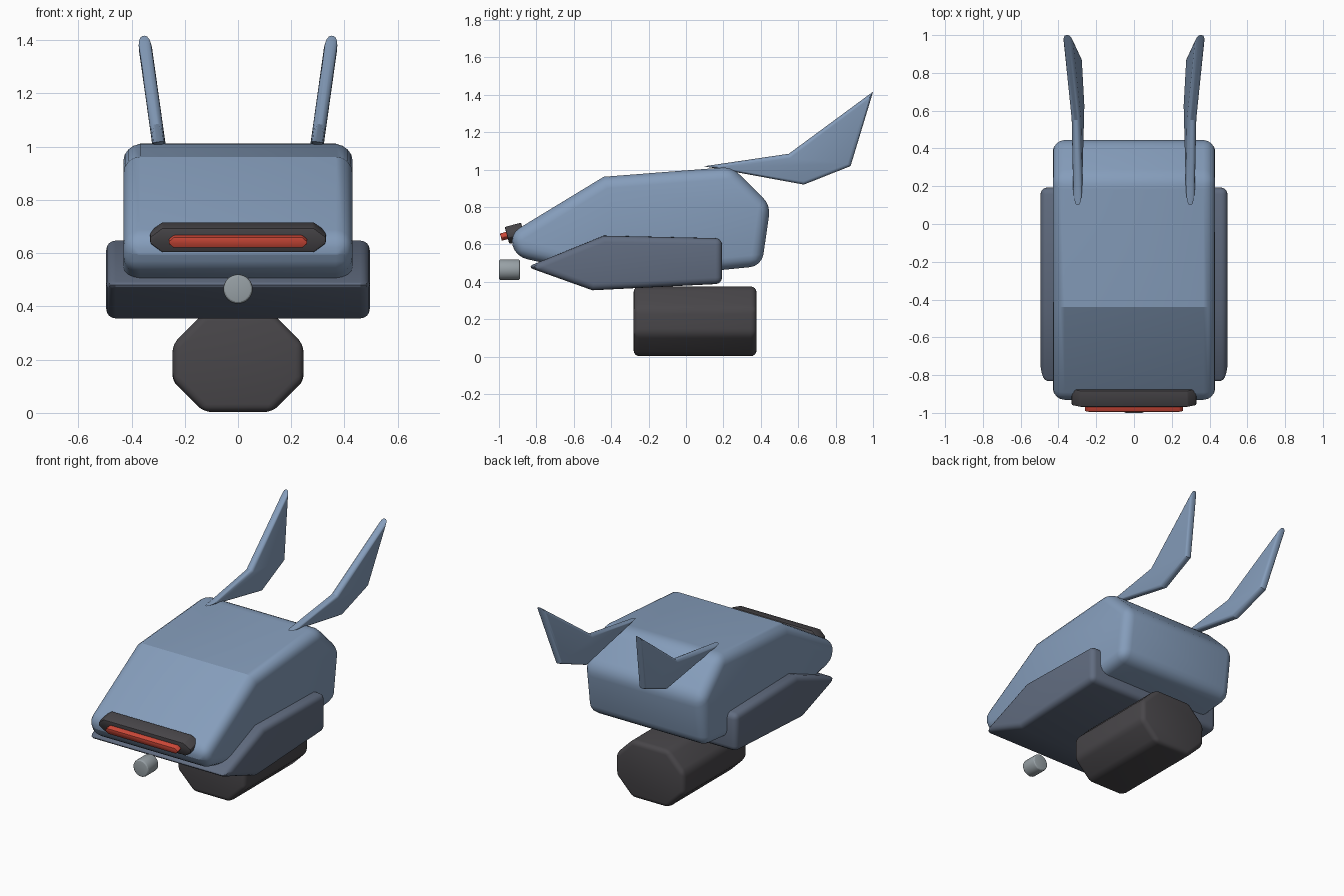
import bpy
import bmesh
import math
from mathutils import Matrix, Vector

cube = bpy.data.objects.get("Cube")
if cube:
    bpy.data.objects.remove(cube, do_unlink=True)


def material(name, r, g, b):
    mat = bpy.data.materials.new(name)
    mat.use_nodes = True
    mat.diffuse_color = (r, g, b, 1)
    mat.node_tree.nodes["Principled BSDF"].inputs["Base Color"].default_value = (r, g, b, 1)
    return mat


BLUE = material("light blue grey", 0.235, 0.337, 0.497)
SLATE = material("dark slate", 0.119, 0.150, 0.215)
DARK = material("charcoal", 0.065, 0.061, 0.067)
RED = material("red", 0.62, 0.066, 0.04)
GREY = material("silver grey", 0.31, 0.352, 0.376)


def prism(name, outline, sweep, mat, bevel, rims_only=False, segments=4):
    """Sweep a closed 3D outline along a vector and round its edges."""
    bm = bmesh.new()
    near = [bm.verts.new(p) for p in outline]
    far = [bm.verts.new(Vector(p) + Vector(sweep)) for p in outline]
    caps = [bm.faces.new(near), bm.faces.new(far[::-1])]
    n = len(near)
    for i in range(n):
        j = (i + 1) % n
        bm.faces.new((near[j], near[i], far[i], far[j]))
    bmesh.ops.recalc_face_normals(bm, faces=bm.faces)
    if rims_only:
        edges = {e for f in caps for e in f.edges}
    else:
        edges = {e for e in bm.edges if e.calc_face_angle() > math.radians(30)}
    bmesh.ops.bevel(bm, geom=list(edges), offset=bevel, offset_type='OFFSET',
                    segments=segments, profile=0.5, affect='EDGES', clamp_overlap=True)
    mesh = bpy.data.meshes.new(name)
    bm.to_mesh(mesh)
    bm.free()
    obj = bpy.data.objects.new(name, mesh)
    bpy.context.collection.objects.link(obj)
    mesh.materials.append(mat)
    bpy.ops.object.select_all(action='DESELECT')
    obj.select_set(True)
    bpy.context.view_layer.objects.active = obj
    bpy.ops.object.shade_smooth_by_angle(angle=math.radians(25))
    return obj


def side_prism(name, profile, half_width, mat, bevel, **kw):
    """Sweep a (y, z) profile across x."""
    return prism(name, [(-half_width, y, z) for y, z in profile],
                 (2 * half_width, 0, 0), mat, bevel, **kw)


def chamfered(half_x, low, high, cut_x, cut_z):
    """Box outline with cut corners in (x, z)."""
    return [(half_x, low + cut_z), (half_x, high - cut_z),
            (half_x - cut_x, high), (cut_x - half_x, high),
            (-half_x, high - cut_z), (-half_x, low + cut_z),
            (cut_x - half_x, low), (half_x - cut_x, low)]


# Head and jaw
side_prism("head", [(-0.945, 0.655), (-0.44, 0.962), (0.245, 1.015), (0.452, 0.81),
                    (0.405, 0.485), (-0.35, 0.41), (-0.91, 0.535)], 0.43, BLUE, 0.07)
side_prism("jaw", [(-0.85, 0.48), (-0.44, 0.647), (0.193, 0.633), (0.193, 0.39),
                   (-0.5, 0.355)], 0.495, SLATE, 0.035)

# Neck block
prism("neck", [(x, -0.28, z) for x, z in chamfered(0.246, 0.003, 0.375, 0.117, 0.117)],
      (0, 0.657, 0), DARK, 0.03)

# Visor frame and light bar, tipped slightly downward
tilt = Matrix.Translation((0, -0.957, 0.648)) @ Matrix.Rotation(math.radians(15), 4, 'X')


def visor_part(name, half_x, half_z, cut_x, cut_z, front, depth, mat, bevel):
    obj = prism(name, [(x, front, z) for x, z in
                       chamfered(half_x, -half_z, half_z, cut_x, cut_z)],
                (0, depth, 0), mat, bevel, segments=2)
    obj.data.transform(tilt)


visor_part("visor_frame", 0.33, 0.047, 0.045, 0.034, 0.0, 0.09, DARK, 0.006)
visor_part("visor_light", 0.26, 0.02, 0.018, 0.016, -0.034, 0.05, RED, 0.003)

# Nose stud
ring = [(0.055 * math.cos(a), -1.0, 0.465 + 0.055 * math.sin(a))
        for a in (math.tau * i / 32 for i in range(32))]
prism("nose", ring, (0, 0.113, 0), GREY, 0.012, rims_only=True, segments=3)

# Ears, leaning outward
ear = [(0.10, 1.018), (0.55, 1.085), (1.0, 1.42), (0.88, 1.02), (0.63, 0.92)]
for side, word in ((1, "left"), (-1, "right")):
    obj = side_prism(word + "_ear", [(y, z - 1.015) for y, z in ear], 0.025,
                     BLUE, 0.02, rims_only=True)
    lean = Matrix.Rotation(side * math.radians(8), 4, 'Y')
    obj.data.transform(Matrix.Translation((side * 0.298, 0, 1.015)) @ lean)
